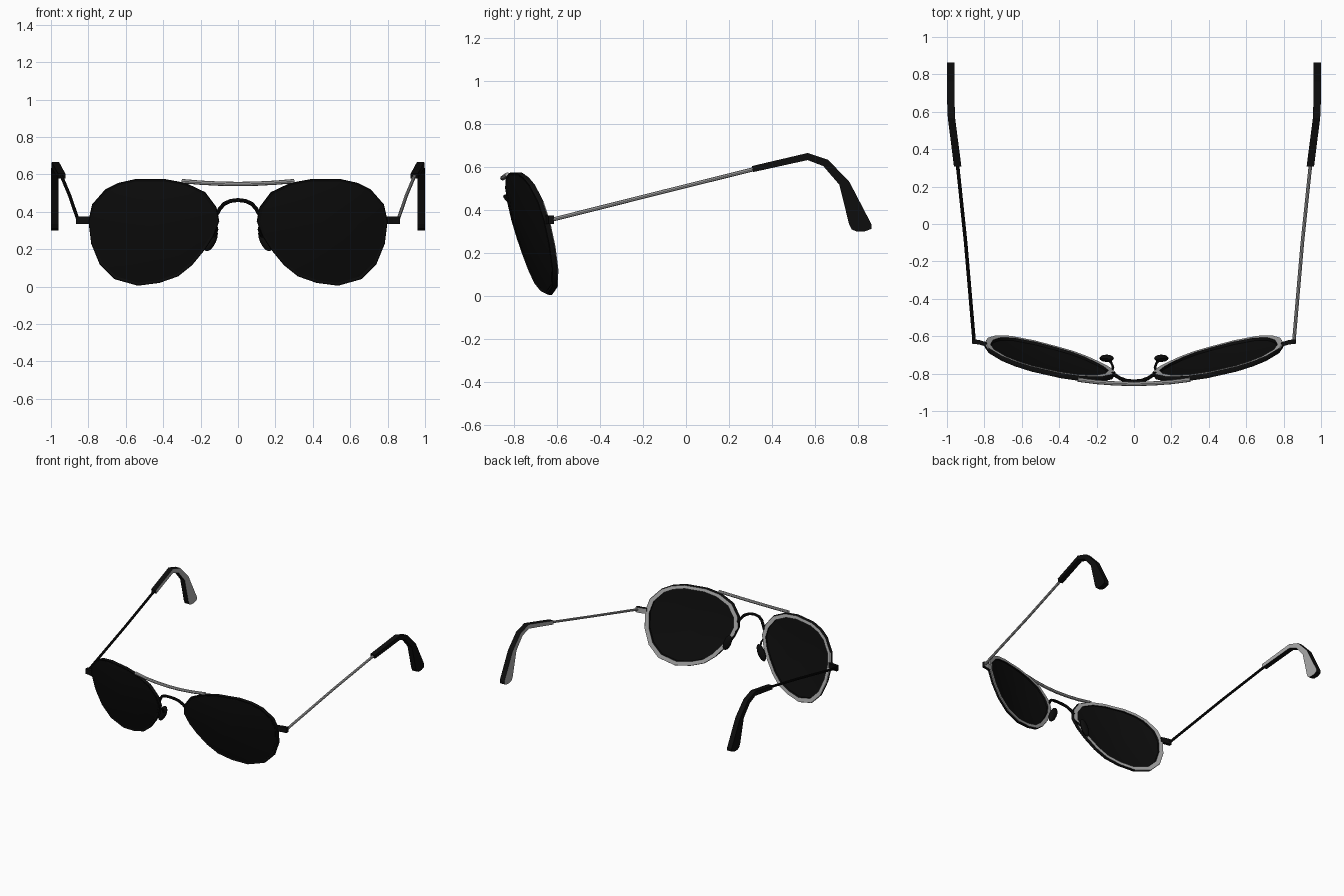
import bpy, bmesh, math
from mathutils import Vector

if "Cube" in bpy.data.objects:
    bpy.data.objects.remove(bpy.data.objects["Cube"])


def material(name, value):
    m = bpy.data.materials.new(name)
    m.diffuse_color = (value, value, value, 1)
    m.use_nodes = True
    m.node_tree.nodes["Principled BSDF"].inputs["Base Color"].default_value = m.diffuse_color
    return m


BLACK = material("black", 0.004)
METAL = material("grey metal", 0.4)


def finish(name, bm, grey_rule=None, base=BLACK, smooth=True):
    """Turn a bmesh into an object; faces passing grey_rule become metal."""
    bmesh.ops.recalc_face_normals(bm, faces=bm.faces[:])
    bm.normal_update()
    for f in bm.faces:
        f.smooth = False
        if grey_rule and grey_rule(f):
            f.material_index = 1
    me = bpy.data.meshes.new(name)
    bm.to_mesh(me)
    bm.free()
    me.materials.append(base)
    me.materials.append(METAL)
    ob = bpy.data.objects.new(name, me)
    bpy.context.collection.objects.link(ob)
    if smooth:
        bpy.ops.object.select_all(action='DESELECT')
        ob.select_set(True)
        bpy.context.view_layer.objects.active = ob
        bpy.ops.object.shade_smooth_by_angle(angle=math.radians(35))
    return ob


def loft(bm, rings, closed_ends=True):
    vs = [[bm.verts.new(p) for p in r] for r in rings]
    n = len(vs[0])
    for a, b in zip(vs, vs[1:]):
        for i in range(n):
            bm.faces.new((a[i], a[(i + 1) % n], b[(i + 1) % n], b[i]))
    if closed_ends:
        bm.faces.new(vs[0])
        bm.faces.new(vs[-1])
    return vs


def tube(name, pts, r, mat, sides=8):
    pts = [Vector(p) for p in pts]
    rings = []
    for i, p in enumerate(pts):
        d = (pts[min(i + 1, len(pts) - 1)] - pts[max(i - 1, 0)]).normalized()
        ref = Vector((0, 1, 0)) if abs(d.y) < 0.8 else Vector((0, 0, 1))
        u = d.cross(ref).normalized()
        v = d.cross(u)
        rings.append([p + r * (math.cos(t) * u + math.sin(t) * v)
                      for t in (2 * math.pi * k / sides for k in range(sides))])
    bm = bmesh.new()
    loft(bm, rings)
    return finish(name, bm, base=mat)


# teardrop lens outline (x, z) for the +x side
OUTLINE = [(.80, .35), (.78, .44), (.71, .52), (.64, .555), (.55, .575), (.39, .575),
           (.28, .555), (.175, .505), (.115, .425), (.10, .35), (.13, .27), (.175, .20),
           (.245, .115), (.32, .055), (.42, .02), (.535, .005), (.66, .04), (.74, .12),
           (.785, .23)]
CX, CZ = .47, .32


def wrap_y(x, z):
    """Depth of the tilted, wrapped frame surface."""
    return -.718 + .255 * (.35 - z) + .25 * (x - .55) + .15 * (x - .55) ** 2


def ring(side, scale, offset):
    out = []
    for x, z in OUTLINE:
        px, pz = CX + (x - CX) * scale, CZ + (z - CZ) * scale
        out.append((side * px, wrap_y(px, pz) + offset, pz))
    return out


def bulge(s):
    return -.022 * (1 - s * s)


def build_lens(side, tag):
    # rim: dark front and edge, metal back
    bm = bmesh.new()
    rings = [ring(side, .90, -.006), ring(side, .99, -.014), ring(side, 1, -.008),
             ring(side, 1, .008), ring(side, .99, .013), ring(side, .90, .013)]
    vs = loft(bm, rings, False)
    n = len(OUTLINE)
    for i in range(n):
        j = (i + 1) % n
        bm.faces.new((vs[-1][i], vs[-1][j], vs[0][j], vs[0][i]))
    finish("rim_" + tag, bm, lambda f: f.normal.y > .6)
    # domed lens with thickness
    bm = bmesh.new()
    sc = (.05, .35, .65, .85, .95)
    loft(bm, [ring(side, s, bulge(s) - .010) for s in sc] +
         [ring(side, s, bulge(s) + .002) for s in reversed(sc)])
    finish("lens_" + tag, bm)


def build_hinge(side, tag):
    bm = bmesh.new()
    loft(bm, [[(side * x, y + dy, z) for dy, z in
               ((-.012, .335), (.012, .335), (.012, .375), (-.012, .375))]
              for x, y in ((.785, -.645), (.83, -.632), (.865, -.628))])
    finish("hinge_" + tag, bm, lambda f: side > 0 and f.normal.y > .6, smooth=False)


# ear tip stations: x, upper (y, z), lower (y, z)
TIP = [(.943, .307, .605, .313, .577), (.976, .567, .666, .567, .633),
       (.979, .663, .634, .640, .605), (.979, .762, .531, .715, .518),
       (.979, .864, .335, .760, .335), (.979, .864, .312, .772, .310),
       (.979, .832, .300, .795, .300)]


def build_temple(side, tag):
    tube("temple_arm_" + tag, [(side * .855, -.625, .355), (side * .90, -.10, .487),
                               (side * .945, .33, .594)], .0095,
         METAL if side > 0 else BLACK)
    bm = bmesh.new()
    h = .0195
    loft(bm, [[(side * (x - h), yu, zu), (side * (x + h), yu, zu),
               (side * (x + h), yl, zl), (side * (x - h), yl, zl)]
              for x, yu, zu, yl, zl in TIP])
    finish("ear_tip_" + tag, bm, lambda f: f.normal.x * side < -.6, smooth=False)


def build_nose_pad(side, tag):
    bm = bmesh.new()
    bmesh.ops.create_uvsphere(bm, u_segments=12, v_segments=8, radius=1)
    for v in bm.verts:
        x, y, z = v.co.x * .03, v.co.y * .02, v.co.z * .066
        a = math.radians(24)
        v.co = (side * (.146 + x * math.cos(a) - z * math.sin(a)), -.718 + y,
                .25 + x * math.sin(a) + z * math.cos(a))
    finish("nose_pad_" + tag, bm)
    tube("nose_pad_arm_" + tag,
         [(side * .118, -.79, .33), (side * .112, -.765, .305),
          (side * .122, -.74, .275), (side * .142, -.72, .26)], .007, BLACK, 6)


for side, tag in ((1, "right"), (-1, "left")):
    build_lens(side, tag)
    build_hinge(side, tag)
    build_temple(side, tag)
    build_nose_pad(side, tag)

# bar across the brow
tube("brow_bar", [(x, -.855 + .25 * x * x, .549 + .17 * x * x)
                  for x in (-.3, -.2, -.1, 0, .1, .2, .3)], .0115, METAL)

# arched nose bridge
half = [(.115, -.80, .385), (.098, -.81, .415), (.075, -.825, .442), (.042, -.838, .458)]
tube("nose_bridge", [(-x, y, z) for x, y, z in half] + [(0, -.842, .463)] +
     half[::-1], .0105, BLACK)
